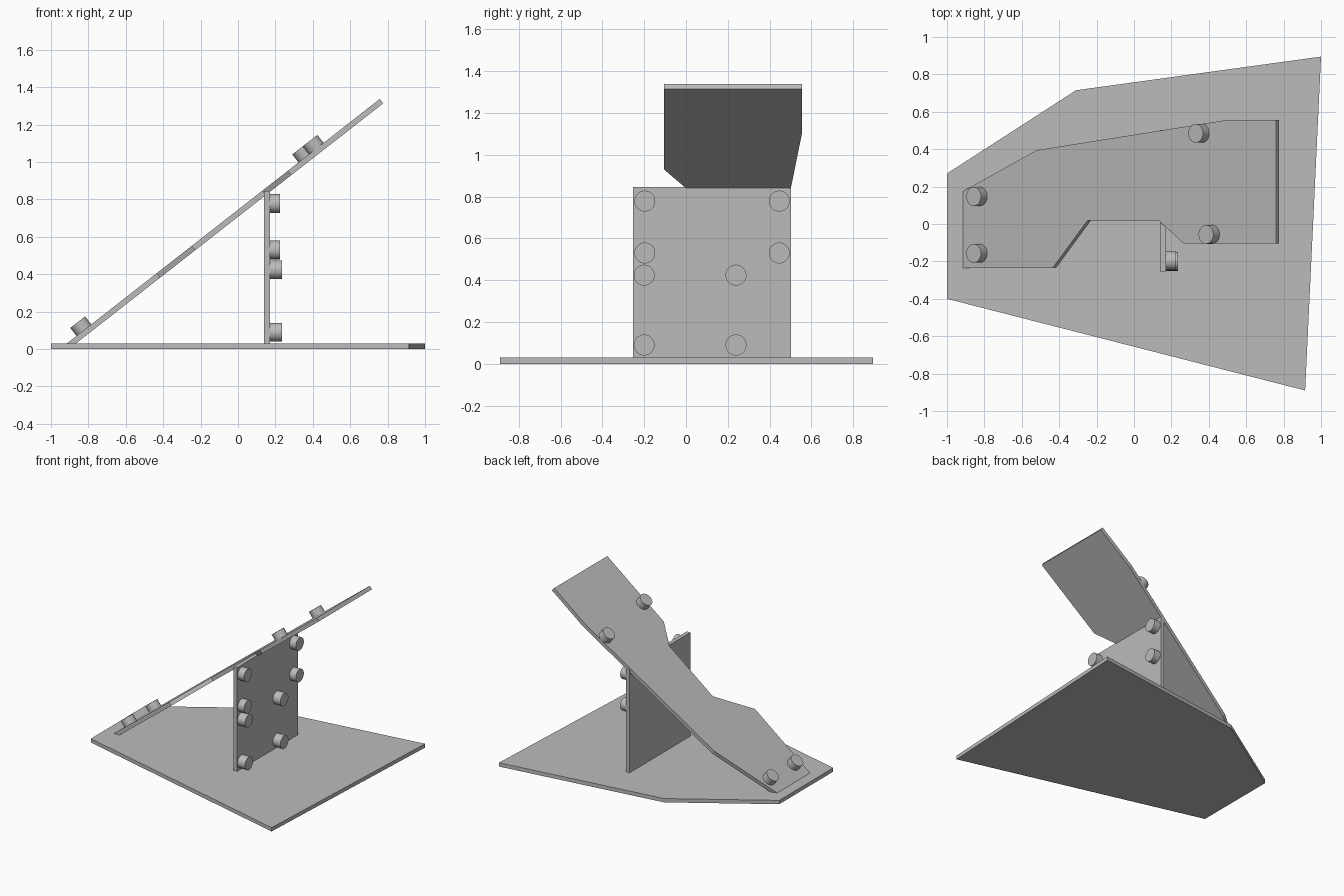
import bpy, bmesh, math
from mathutils import Vector, Matrix

cube = bpy.data.objects.get("Cube")
if cube:
    bpy.data.objects.remove(cube, do_unlink=True)

# single plain grey
GREY = (0.5, 0.5, 0.5, 1)
grey = bpy.data.materials.new("plain_grey")
grey.use_nodes = True
grey.diffuse_color = GREY
grey.node_tree.nodes["Principled BSDF"].inputs["Base Color"].default_value = GREY

THICK = 0.03
SLOPE = math.radians(38)
FOOT_X = -0.915                       # where the ramp surface meets the base
STUD_RADIUS = 0.05


def finish(name, bm, matrix=None):
    bmesh.ops.recalc_face_normals(bm, faces=bm.faces)
    mesh = bpy.data.meshes.new(name)
    bm.to_mesh(mesh)
    bm.free()
    mesh.materials.append(grey)
    obj = bpy.data.objects.new(name, mesh)
    bpy.context.collection.objects.link(obj)
    if matrix:
        obj.matrix_world = matrix
    return obj


def plate(name, outline, top, bottom, matrix=None):
    """Flat sheet: an outline extruded from top down to bottom."""
    bm = bmesh.new()
    face = bm.faces.new([bm.verts.new((x, y, top)) for x, y in outline])
    new = bmesh.ops.extrude_face_region(bm, geom=[face])["geom"]
    verts = [v for v in new if isinstance(v, bmesh.types.BMVert)]
    bmesh.ops.translate(bm, verts=verts, vec=(0, 0, bottom - top))
    return finish(name, bm, matrix)


def stud(name, base, direction, height):
    """Short round peg standing on a surface."""
    bm = bmesh.new()
    bmesh.ops.create_cone(bm, cap_ends=True, segments=40, radius1=STUD_RADIUS,
                          radius2=STUD_RADIUS, depth=height,
                          matrix=Matrix.Translation((0, 0, height / 2)))
    for f in bm.faces:
        f.smooth = len(f.verts) == 4
    for e in bm.edges:
        e.smooth = all(f.smooth for f in e.link_faces)
    turn = direction.to_track_quat('Z', 'Y').to_matrix().to_4x4()
    return finish(name, bm, Matrix.Translation(base) @ turn)


# base sheet
plate("base", [(-1, 0.27), (-1, -0.4), (0.915, -0.89), (1, 0.895), (-0.31, 0.715)],
      THICK, 0)

# sloping ramp, outlined in plan and stretched along the slope
plan = [(FOOT_X, 0.175), (FOOT_X, -0.235), (-0.435, -0.235), (-0.248, 0.02),
        (0.13, 0.02), (0.266, -0.105), (0.758, -0.105), (0.758, 0.555),
        (0.49, 0.555), (-0.52, 0.395)]
along = [((x - FOOT_X) / math.cos(SLOPE), y) for x, y in plan]
tilt = Matrix.Translation((FOOT_X, 0, THICK)) @ Matrix.Rotation(-SLOPE, 4, 'Y')
plate("ramp", along, 0, -THICK, tilt)

# upright support wall
wall_x = 0.17
plate("support_wall", [(wall_x - THICK, -0.253), (wall_x, -0.253),
                       (wall_x, 0.502), (wall_x - THICK, 0.502)], 0.845, THICK)

# studs on the ramp
normal = Vector((-math.sin(SLOPE), 0, math.cos(SLOPE)))
for i, (x, y) in enumerate([(-0.824, 0.147), (-0.824, -0.157), (0.363, 0.485), (0.418, -0.056)]):
    z = THICK + (x - FOOT_X) * math.tan(SLOPE)
    stud(f"ramp_stud_{i + 1}", Vector((x, y, z)), normal, 0.054)

# studs on the wall, in an upper and a lower group of four
for group, ys, zs, height in [("upper", (-0.197, 0.446), (0.53, 0.778), 0.055),
                              ("lower", (-0.2, 0.239), (0.09, 0.424), 0.066)]:
    for y in ys:
        for z in zs:
            stud(f"{group}_wall_stud", Vector((wall_x, y, z)), Vector((1, 0, 0)), height)
